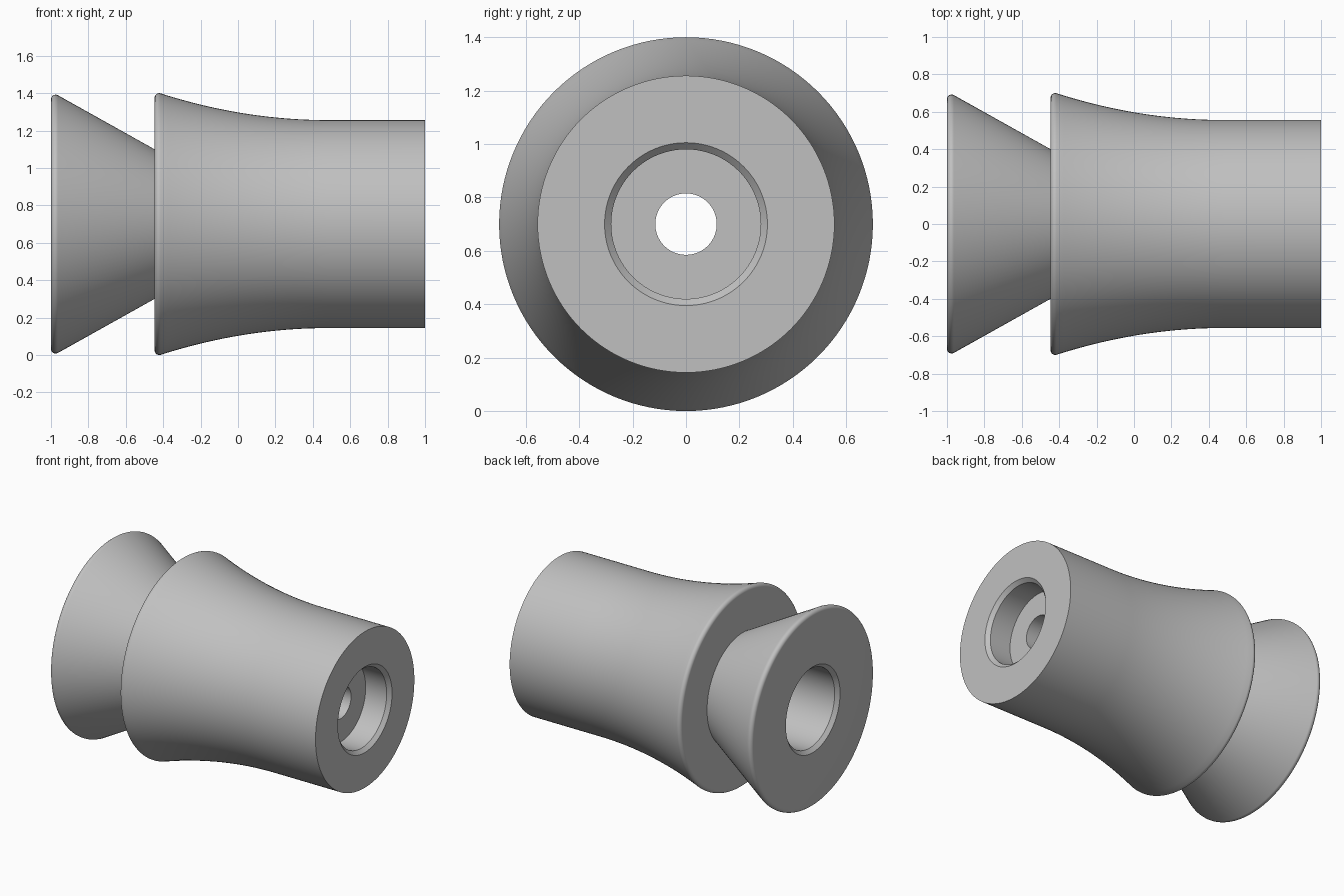
import bpy, bmesh, math
from mathutils import Vector, Matrix

if "Cube" in bpy.data.objects:
    bpy.data.objects.remove(bpy.data.objects["Cube"], do_unlink=True)

AXIS_HEIGHT = 0.70
SEGMENTS = 128

grey = bpy.data.materials.new("plain_grey")
grey.use_nodes = True
grey.diffuse_color = (0.53, 0.53, 0.53, 1)
grey.node_tree.nodes["Principled BSDF"].inputs["Base Color"].default_value = grey.diffuse_color


def rounded_rim(x, r, radius, end_angle, steps=8):
    """Arc from the flat face round to the sloping side."""
    angles = [math.radians(180 + (end_angle - 180) * i / steps) for i in range(steps + 1)]
    return [(x + radius * math.cos(a), r + radius * math.sin(a)) for a in angles]


def lathe(name, profile):
    """Turn a closed (x, radius) profile around the long axis."""
    bm = bmesh.new()
    verts = [bm.verts.new((x, 0, r)) for x, r in profile]
    edges = [bm.edges.new((verts[i - 1], verts[i])) for i in range(len(verts))]
    bmesh.ops.spin(bm, geom=verts + edges, cent=(0, 0, 0), axis=(1, 0, 0),
                   angle=math.tau, steps=SEGMENTS)
    bmesh.ops.remove_doubles(bm, verts=bm.verts[:], dist=1e-5)
    bmesh.ops.recalc_face_normals(bm, faces=bm.faces[:])
    mesh = bpy.data.meshes.new(name)
    bm.to_mesh(mesh)
    bm.free()
    mesh.materials.append(grey)
    obj = bpy.data.objects.new(name, mesh)
    obj.location.z = AXIS_HEIGHT
    bpy.context.collection.objects.link(obj)
    bpy.ops.object.select_all(action='DESELECT')
    obj.select_set(True)
    bpy.context.view_layer.objects.active = obj
    bpy.ops.object.shade_smooth_by_angle(angle=math.radians(25))
    return obj


# Conical flange and its neck
flange = rounded_rim(-0.975, 0.667, 0.025, 61) + [(-0.446, 0.40)]

# Flared sleeve: rounded lip, concave sweep, straight barrel
sleeve = rounded_rim(-0.421, 0.675, 0.025, 73)
x0, r0 = sleeve[-1]
x1, r1 = 0.48, 0.556
for i in range(1, 25):
    t = i / 24
    sleeve.append((x0 + (x1 - x0) * t, r1 + (r0 - r1) * (1 - t) ** 2))
sleeve.append((1.0, r1))

# Chamfered bearing seats joined by the through hole
bore = [(1.0, 0.305), (0.975, 0.28), (0.81, 0.28), (0.81, 0.115),
        (-0.40, 0.115), (-0.40, 0.28), (-0.975, 0.28), (-1.0, 0.305)]

lathe("flared_roller", flange + sleeve + bore)
